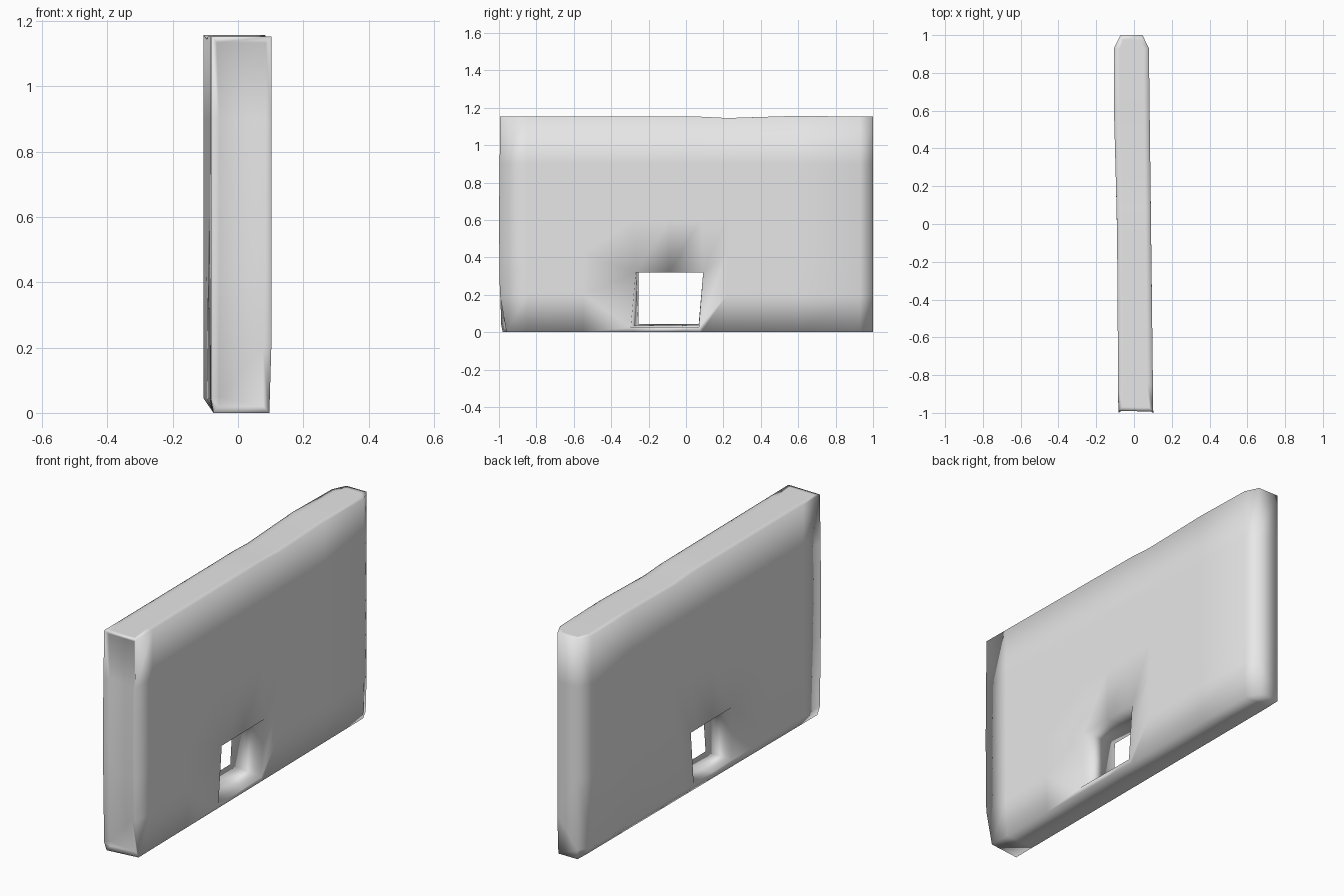
import bpy, bmesh

cube = bpy.data.objects.get("Cube")
if cube:
    bpy.data.objects.remove(cube, do_unlink=True)

# Grid lines of the slab: along its length and up its height
ys = [-1, -0.85, -0.55, -0.28, -0.09, 0.08, 0.22, 0.6, 0.93, 1]
zs = [0, 0.2, 0.42, 0.6, 0.9, 1.152]
HOLE_COLS, HOLE_ROW = (3, 4), 1


def half_side(y):
    """Left and right surface positions along the gently bent wall."""
    left = 0.09 - 0.012 * y
    right = -0.09 - 0.016 * max(0, min(1, y / 0.6)) - 0.007 * min(0, y)
    return left, right


def point(i, j, side):
    y, z = ys[i], zs[j]
    x = half_side(y)[side]
    if i == len(ys) - 1:                      # chamfered back end
        x = (0.045, -0.072)[side]
    if j == 0:                                # tucked-in bottom edge
        x = max(x, -0.075) if side else x - 0.006
    if j == 1 and side:
        z = 0.045
    if 3 <= i <= 5 and j in (1, 2):           # opening outline
        z = (0.025, 0.045)[side] if j == 1 else 0.32
        if i == 3:
            y = (-0.295, -0.255)[side] if j == 1 else (-0.268, -0.25)[side]
        elif i == 5:
            y = 0.068 if j == 1 else 0.092
    if i == 0:                                # bowed front end
        y += (0.04, 0.02)[side] if j == 0 else (0.012, 0.02)[side] * abs(z - 0.6)
    if j == len(zs) - 1:                      # uneven top
        z += {6: -0.007, 7: 0.005}.get(i, 0)
    return x, y, z


bm = bmesh.new()
grid = [[[bm.verts.new(point(i, j, s)) for j in range(len(zs))]
         for i in range(len(ys))] for s in (0, 1)]

# Broad sides with the opening left out
for s in (0, 1):
    g = grid[s]
    for i in range(len(ys) - 1):
        for j in range(len(zs) - 1):
            if not (i in HOLE_COLS and j == HOLE_ROW):
                bm.faces.new((g[i][j], g[i + 1][j], g[i + 1][j + 1], g[i][j + 1]))


def strip(cells):
    """Join the two sides along a list of grid cells."""
    a, b = grid
    return [bm.faces.new((a[i][j], a[k][l], b[k][l], b[i][j]))
            for (i, j), (k, l) in zip(cells, cells[1:])]


# Outer rim and opening lining
n, m = len(ys) - 1, len(zs) - 1
front = strip([(0, j) for j in range(m + 1)])
strip([(n, j) for j in range(m + 1)])
strip([(i, 0) for i in range(n + 1)])
top = strip([(i, m) for i in range(n + 1)])
strip([(3, 1), (4, 1), (5, 1), (5, 2), (4, 2), (3, 2), (3, 1)])
bmesh.ops.recalc_face_normals(bm, faces=bm.faces)

# Slightly hollow front end and a flatter top
bmesh.ops.inset_region(bm, faces=front, thickness=0.025, depth=-0.015)
bmesh.ops.inset_region(bm, faces=top, thickness=0.03, depth=0)

mesh = bpy.data.meshes.new("wall_panel")
bm.to_mesh(mesh)
bm.free()
for p in mesh.polygons:
    p.use_smooth = True
wall = bpy.data.objects.new("wall_panel", mesh)
bpy.context.collection.objects.link(wall)

# Plain grey finish
grey = bpy.data.materials.new("light_grey")
grey.use_nodes = True
colour = (0.8, 0.8, 0.8, 1)
grey.diffuse_color = colour
grey.node_tree.nodes["Principled BSDF"].inputs["Base Color"].default_value = colour
mesh.materials.append(grey)
